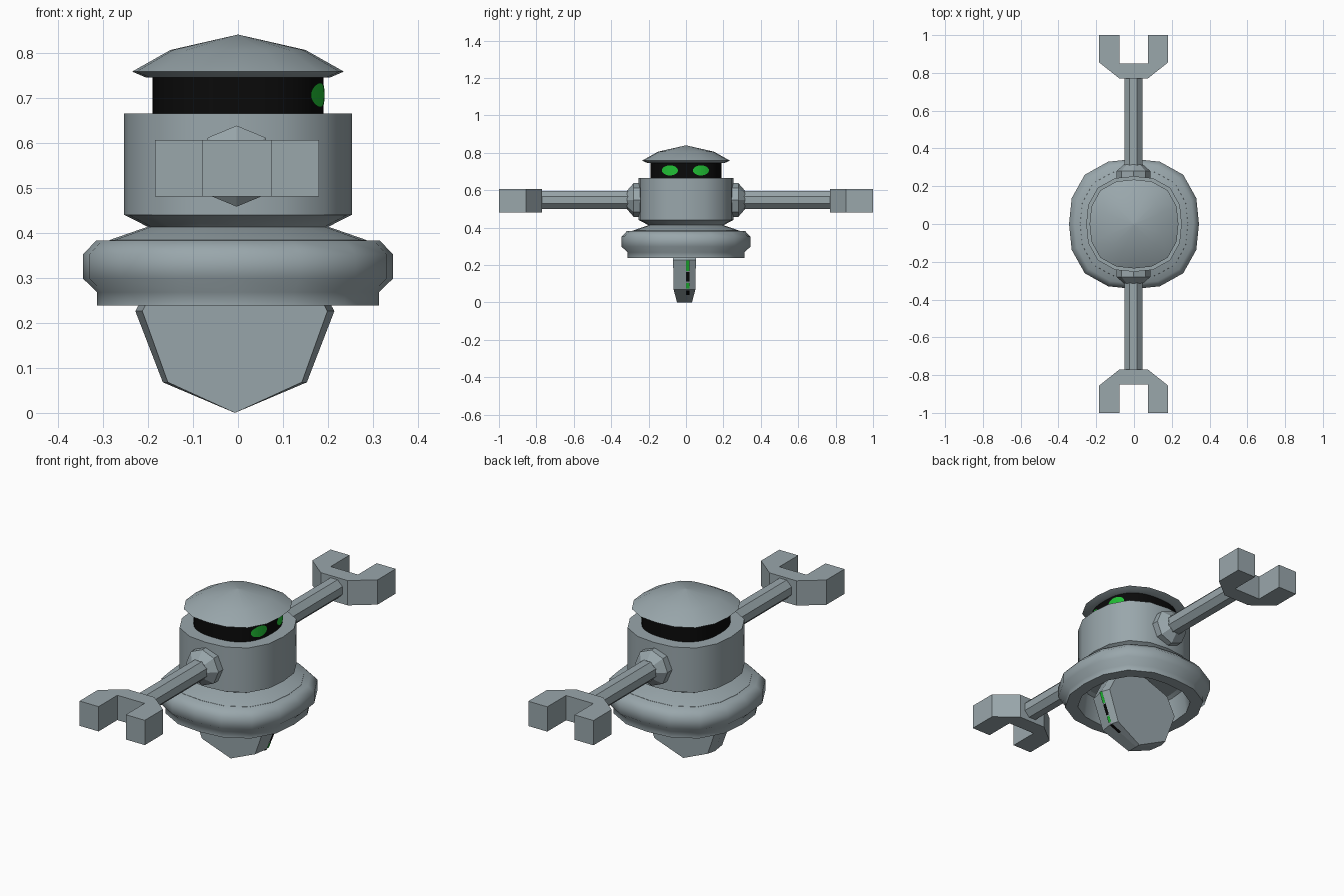
import bpy, bmesh, math
from math import cos, sin, pi

if "Cube" in bpy.data.objects:
    bpy.data.objects.remove(bpy.data.objects["Cube"])


def mat(name, rgb):
    m = bpy.data.materials.new(name)
    m.diffuse_color = (*rgb, 1)
    m.use_nodes = True
    m.node_tree.nodes["Principled BSDF"].inputs["Base Color"].default_value = m.diffuse_color
    return m


GREY = mat("steel_grey", (0.32, 0.385, 0.41))
BLACK = mat("visor_black", (0.003, 0.003, 0.003))
GREEN = mat("eye_green", (0.015, 0.52, 0.035))


def make(name, verts, faces, material, smooth=None, bevel=0):
    me = bpy.data.meshes.new(name)
    me.from_pydata(verts, [], faces)
    bm = bmesh.new()
    bm.from_mesh(me)
    bmesh.ops.recalc_face_normals(bm, faces=bm.faces)
    bm.to_mesh(me)
    bm.free()
    me.materials.append(material)
    ob = bpy.data.objects.new(name, me)
    bpy.context.collection.objects.link(ob)
    if bevel:
        b = ob.modifiers.new("bevel", 'BEVEL')
        b.width, b.segments = bevel, 1
    if smooth:
        bpy.ops.object.select_all(action='DESELECT')
        ob.select_set(True)
        bpy.context.view_layer.objects.active = ob
        bpy.ops.object.shade_smooth_by_angle(angle=math.radians(smooth))
    return ob


def loft_faces(rings, n, closed=False, caps=True):
    faces = []
    count = rings if closed else rings - 1
    for i in range(count):
        for j in range(n):
            k, a, b = (j + 1) % n, i * n, ((i + 1) % rings) * n
            faces.append((a + j, a + k, b + k, b + j))
    if caps and not closed:
        faces += [tuple(range(n)), tuple(range((rings - 1) * n, rings * n))]
    return faces


def squircle(t, p=2.5):
    return (abs(cos(t)) ** p + abs(sin(t)) ** p) ** (-1 / p)


def turned(name, profile, material, n=16, closed=False, smooth=35):
    """Rounded-square body from a (radius, height) profile."""
    verts = []
    for r, z in profile:
        for j in range(n):
            t = 2 * pi * j / n
            q = r * squircle(t)
            verts.append((q * cos(t), q * sin(t), z))
    return make(name, verts, loft_faces(len(profile), n, closed), material, smooth)


# Cap, visor band, torso and hollow skirt
turned("cap", [(0.19, 0.745), (0.205, 0.745), (0.235, 0.758), (0.15, 0.806), (0.001, 0.84)], GREY, smooth=30)
turned("visor", [(0.19, 0.66), (0.19, 0.75)], BLACK, n=48)
turned("torso", [(0.18, 0.39), (0.19, 0.408), (0.253, 0.44), (0.253, 0.665)], GREY)
turned("skirt_roof", [(0.29, 0.37), (0.285, 0.384), (0.17, 0.424)], GREY)
turned("skirt", [(0.315, 0.383), (0.344, 0.352), (0.344, 0.298), (0.313, 0.268), (0.313, 0.238),
                 (0.255, 0.238), (0.24, 0.36), (0.2, 0.383)], GREY, closed=True, smooth=50)

# Eyes: curved oval plates on the +x side of the visor
for label, yc in (("left_eye", 0.08), ("right_eye", -0.086)):
    verts, steps = [], 12
    for i in range(steps + 1):
        u = -cos(pi * i / steps)
        y = yc + 0.043 * u
        h = 0.027 * math.sqrt(max(0.004, 1 - u * u))
        x = 0.1935 * (1 - (abs(y) / 0.1935) ** 2.5) ** (1 / 2.5)
        verts += [(x, y, 0.706 - h), (x, y, 0.706 + h)]
    faces = [(2 * i, 2 * i + 2, 2 * i + 3, 2 * i + 1) for i in range(steps)]
    make(label, verts, faces, GREEN)


def tube(name, sections, side, turn):
    """Octagonal bar along y from (radius, y) sections."""
    verts = [(-0.003 + r * cos(turn + pi * j / 4), side * y, 0.548 + r * sin(turn + pi * j / 4))
             for r, y in sections for j in range(8)]
    make(name, verts, loft_faces(len(sections), 8), GREY, 30)


# Arms: shoulder, shaft and open claw on each side
CLAW = [(-0.075, 0.77), (0.075, 0.77), (0.182, 0.855), (0.182, 1), (0.076, 1),
        (0.076, 0.85), (-0.076, 0.85), (-0.076, 1), (-0.182, 1), (-0.182, 0.855)]
for word, s in (("left", 1), ("right", -1)):
    tube(word + "_shoulder", [(0.09, 0.2), (0.09, 0.28), (0.05, 0.315)], s, 0)
    tube(word + "_arm", [(0.051, 0.29), (0.051, 0.79)], s, pi / 8)
    n = len(CLAW)
    verts = [(x - 0.002, s * y, z) for z in (0.481, 0.606) for x, y in CLAW]
    make(word + "_claw", verts, loft_faces(2, n), GREY)

# Keel: shield-shaped plate with a slight ridge around its edge
SHIELD = [(0, 0), (0.16, 0.068), (0.221, 0.226), (0.17, 0.32), (0, 0.38),
          (-0.17, 0.32), (-0.221, 0.226), (-0.16, 0.068)]
verts = []
for side in (-1, 0, 1):
    for x, z in SHIELD:
        half = 0.04 + 0.021 * min(1, z / 0.08)
        verts.append((x * (1 if side == 0 else 0.93) - 0.007, side * half - 0.008 + (0.016 if side == 0 else 0), z))
make("keel", verts, loft_faces(3, len(SHIELD)), GREY)


def edge_x(z):
    if z > 0.068:
        return 0.153 + 0.061 * (z - 0.068) / 0.158
    return -0.007 + 0.16 * z / 0.068


# Painted marks down the +x edge of the keel
for i, (z0, z1, m) in enumerate([(0.17, 0.226, GREEN), (0.112, 0.165, BLACK), (0.076, 0.106, GREEN),
                                 (0.042, 0.066, BLACK)]):
    verts = [(edge_x(z) + 0.004, y, z - 0.001) for z, y in
             ((z0, 0), (z0, 0.018), (z1, 0.018), (z1, 0))]
    make("keel_mark_%d" % (i + 1), verts, [(0, 1, 2, 3)], m)
